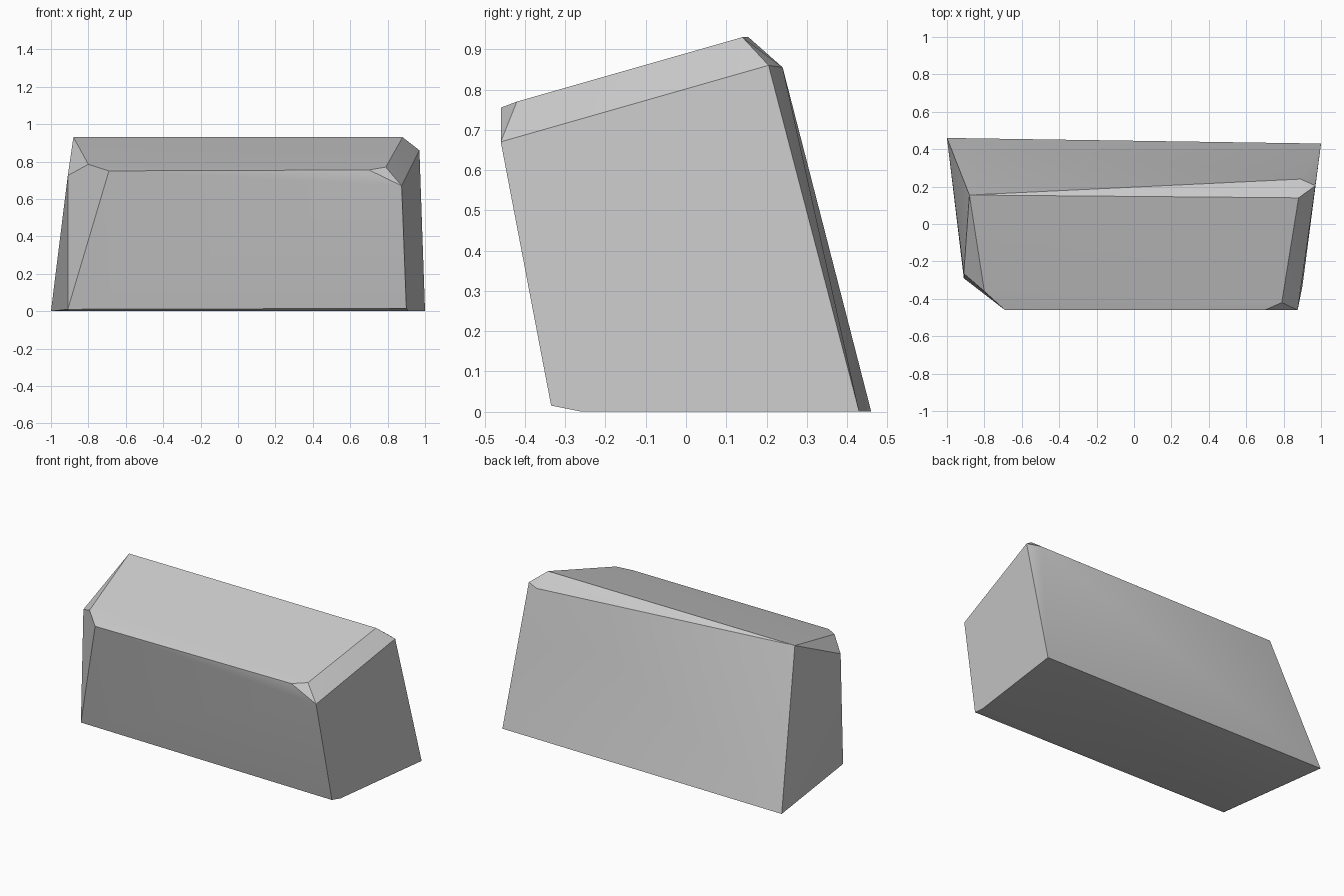
import bpy
import bmesh
import math
from mathutils import Vector

# Remove the default object
default_cube = bpy.data.objects.get("Cube")
if default_cube:
    bpy.data.objects.remove(default_cube, do_unlink=True)


def make_material(name, color):
    """Create one flat colour for viewport and render."""
    material = bpy.data.materials.new(name)
    material.use_nodes = True
    material.diffuse_color = color
    shader = material.node_tree.nodes["Principled BSDF"]
    shader.inputs["Base Color"].default_value = color
    return material


def make_hewn_block(name, corners, material):
    """Wrap a convex stone around named groups of corner points."""
    mesh = bpy.data.meshes.new(name)
    bm = bmesh.new()
    for group in corners.values():
        for point in group:
            bm.verts.new(Vector(point))
    hull = bmesh.ops.convex_hull(bm, input=bm.verts)
    unused = {item for item in hull["geom_interior"] + hull["geom_unused"]
              if isinstance(item, bmesh.types.BMVert)}
    bmesh.ops.delete(bm, geom=list(unused), context="VERTS")

    # Merge nearly coplanar triangles into broad stone facets
    bmesh.ops.dissolve_limit(bm, angle_limit=math.radians(2),
                             verts=bm.verts, edges=bm.edges)
    bmesh.ops.recalc_face_normals(bm, faces=bm.faces)
    bm.to_mesh(mesh)
    bm.free()
    mesh.materials.append(material)

    block = bpy.data.objects.new(name, mesh)
    bpy.context.collection.objects.link(block)
    bpy.ops.object.select_all(action="DESELECT")
    block.select_set(True)
    bpy.context.view_layer.objects.active = block
    bpy.ops.object.shade_smooth_by_angle(angle=math.radians(30))
    return block


# Corners of the leaning block, grouped by where the stone was chipped
stone_corners = {
    "base_back": [(-1, .46, 0), (1, .43, 0)],
    "base_front": [(-.9, -.26, 0), (.91, -.26, 0)],
    "front_foot": [(-.91, -.29, .01), (.9, -.335, .015)],
    "top_back": [(-.88, .155, .93), (.88, .14, .93)],
    "top_front": [(-.69, -.46, .75), (.7, -.46, .755), (.79, -.42, .77)],
    "right_chip": [(-.8, -.36, .785), (-.91, -.265, .725)],
    "left_chip": [(.97, .205, .86), (.875, -.46, .67)],
    "back_chip": [(.89, .24, .855)],
}

stone_grey = make_material("stone grey", (.6, .6, .6, 1))
make_hewn_block("stone_block", stone_corners, stone_grey)
